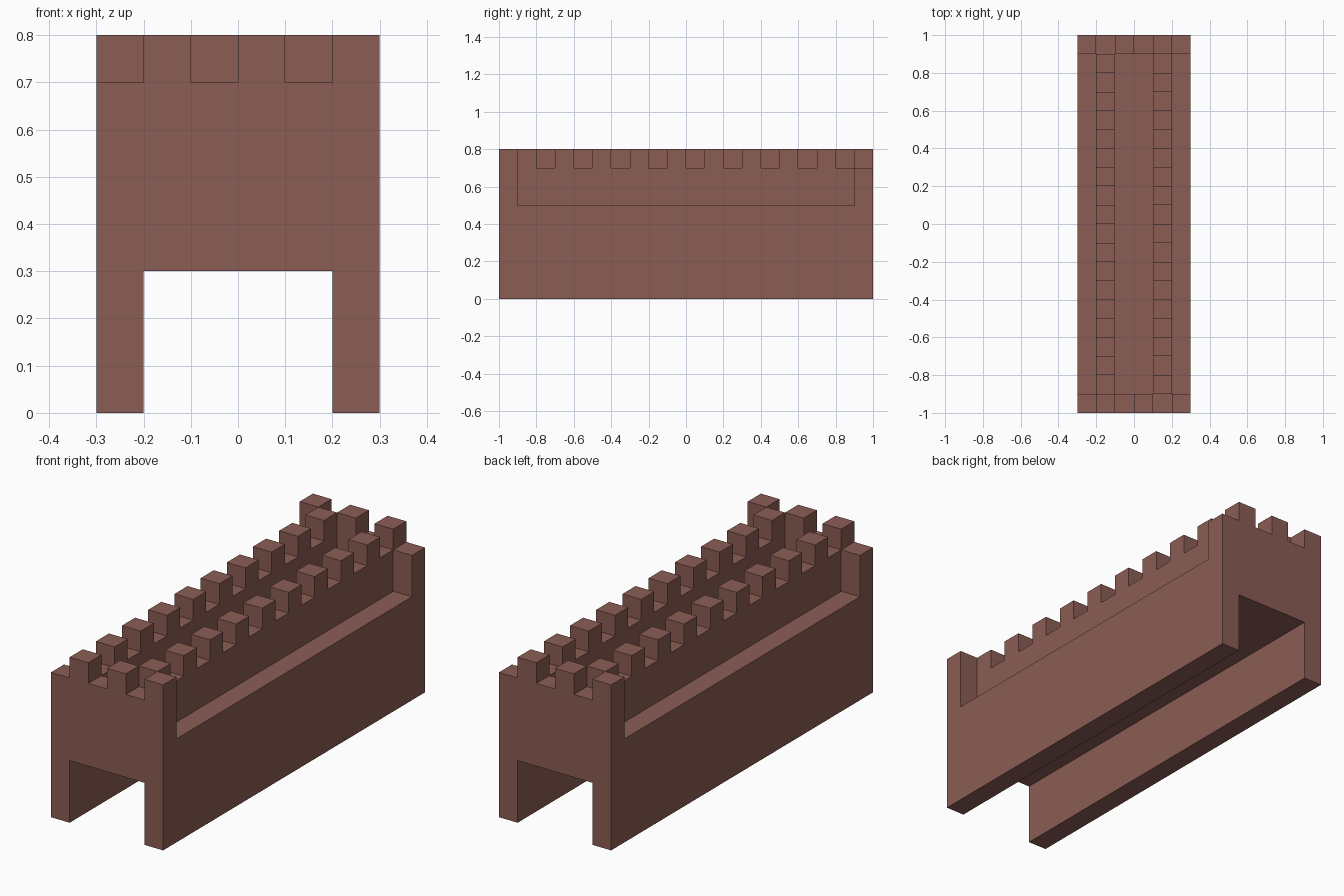
import bpy
import bmesh
from math import pi
from mathutils import Matrix, Vector

cube = bpy.data.objects.get("Cube")
if cube:
    bpy.data.objects.remove(cube, do_unlink=True)

# One reddish brown stone colour
COLOUR = (0.26, 0.11, 0.09, 1.0)
stone = bpy.data.materials.new("brown_stone")
stone.diffuse_color = COLOUR
stone.use_nodes = True
stone.node_tree.nodes["Principled BSDF"].inputs["Base Color"].default_value = COLOUR

STEP = 0.1             # width of a merlon or gap, and thickness of the walls
HALF_W, HALF_L = 0.3, 1.0
TOP, NOTCH, LEDGE, ARCH = 0.8, 0.7, 0.5, 0.3
INNER = HALF_L - STEP  # where the end walls begin
LEG = HALF_W - STEP    # inner side of the legs


def battlement(start, count, direction):
    """Outline points of alternating merlons and gaps, merlon first."""
    points = []
    for i in range(count):
        z = NOTCH if i % 2 else TOP
        points += [(start + direction * STEP * i, z),
                   (start + direction * STEP * (i + 1), z)]
    return points


def extrude_profile(name, profile, along, low, high, turn=0.0):
    """Extrude an outline along x or y, then turn it about the vertical axis."""
    bm = bmesh.new()
    if along == "y":
        verts = [bm.verts.new((u, low, z)) for u, z in profile]
        move = Vector((0, high - low, 0))
    else:
        verts = [bm.verts.new((low, u, z)) for u, z in profile]
        move = Vector((high - low, 0, 0))
    face = bm.faces.new(verts)
    result = bmesh.ops.extrude_face_region(bm, geom=[face], use_keep_orig=True)
    moved = [g for g in result["geom"] if isinstance(g, bmesh.types.BMVert)]
    bmesh.ops.translate(bm, verts=moved, vec=move)
    bmesh.ops.recalc_face_normals(bm, faces=bm.faces)
    bmesh.ops.rotate(bm, verts=bm.verts, cent=(0, 0, 0),
                     matrix=Matrix.Rotation(turn, 3, "Z"))
    mesh = bpy.data.meshes.new(name)
    bm.to_mesh(mesh)
    bm.free()
    mesh.materials.append(stone)
    obj = bpy.data.objects.new(name, mesh)
    bpy.context.collection.objects.link(obj)


# Outline of the passage and its two legs, shared by body and end walls
legs = [(-HALF_W, 0), (-LEG, 0), (-LEG, ARCH), (LEG, ARCH), (LEG, 0), (HALF_W, 0)]

# Long body up to the ledges and the sunken walkway
extrude_profile("body", legs + [(HALF_W, LEDGE), (-HALF_W, LEDGE)],
                "y", -INNER, INNER)

# Battlemented end walls, the back one turned half round
end_wall = legs + battlement(HALF_W, 6, -1)
for name, turn in (("front_wall", 0), ("back_wall", pi)):
    extrude_profile(name, end_wall, "y", -HALF_L, -INNER, turn)

# Battlemented parapets beside the walkway, set in from the ledges
parapet = [(INNER, LEDGE), (-INNER, LEDGE)] + battlement(-INNER, 18, 1)
for name, turn in (("left_parapet", 0), ("right_parapet", pi)):
    extrude_profile(name, parapet, "x", LEG - STEP, LEG, turn)
